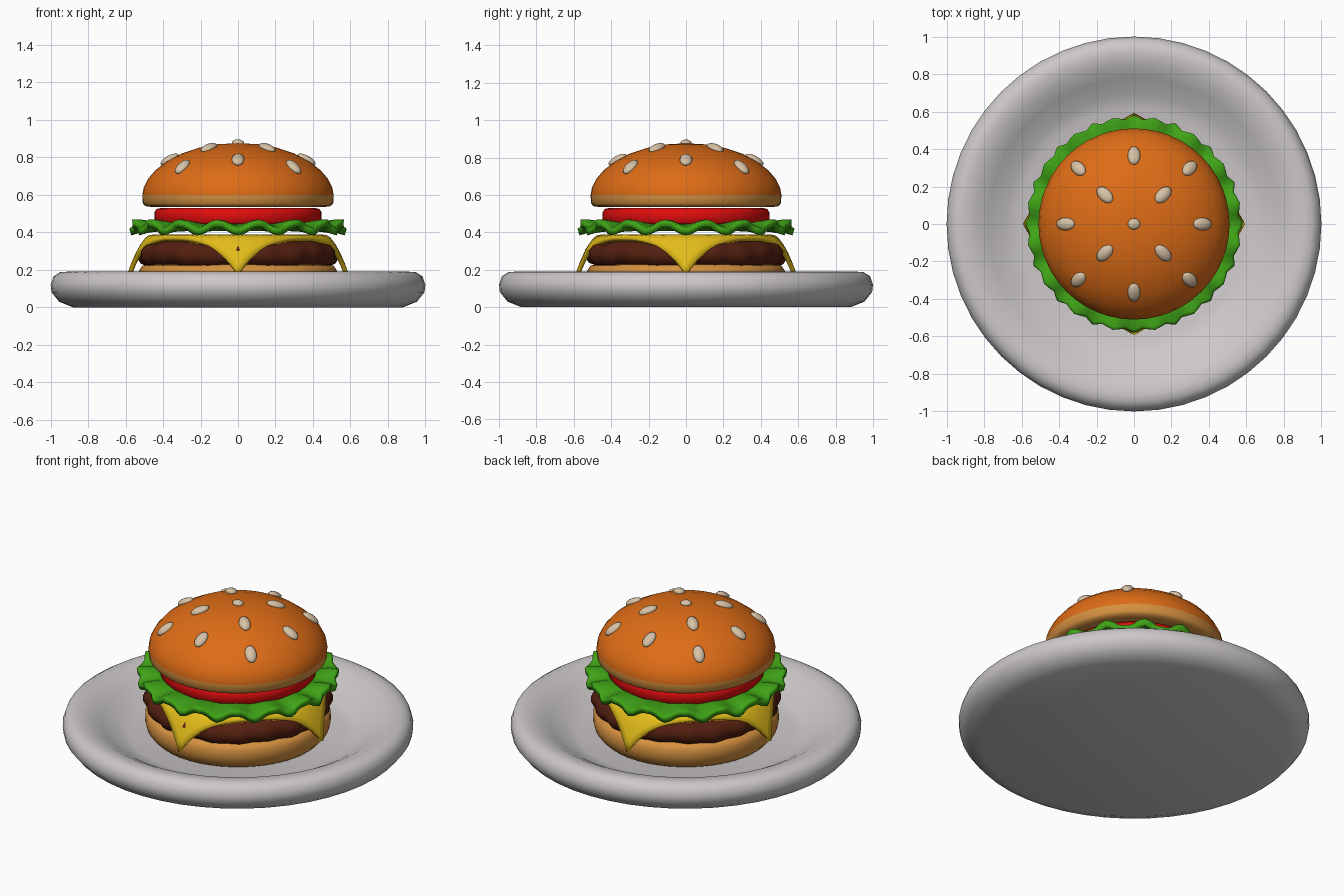
import bpy, bmesh, math
from mathutils import Matrix, Vector

if "Cube" in bpy.data.objects:
    bpy.data.objects.remove(bpy.data.objects["Cube"])


def material(name, rgb):
    m = bpy.data.materials.new(name)
    m.diffuse_color = (*rgb, 1)
    m.use_nodes = True
    m.node_tree.nodes["Principled BSDF"].inputs["Base Color"].default_value = m.diffuse_color
    return m


GREY = material("plate grey", (0.61, 0.58, 0.59))
CRUST = material("crust orange", (0.73, 0.15, 0.008))
CRUMB = material("bun tan", (0.66, 0.28, 0.05))
RED = material("tomato red", (0.75, 0.004, 0.004))
GREEN = material("lettuce green", (0.05, 0.37, 0.008))
YELLOW = material("cheese yellow", (0.76, 0.50, 0.01))
BROWN = material("patty brown", (0.09, 0.014, 0.005))
SEED = material("seed cream", (0.68, 0.54, 0.38))


def finish(name, bm, mats, thickness=0):
    bmesh.ops.recalc_face_normals(bm, faces=bm.faces)
    me = bpy.data.meshes.new(name)
    bm.to_mesh(me)
    bm.free()
    ob = bpy.data.objects.new(name, me)
    bpy.context.collection.objects.link(ob)
    for m in mats:
        me.materials.append(m)
    bpy.ops.object.select_all(action='DESELECT')
    ob.select_set(True)
    bpy.context.view_layer.objects.active = ob
    bpy.ops.object.shade_smooth_by_angle(angle=math.radians(50))
    if thickness:
        s = ob.modifiers.new("thickness", 'SOLIDIFY')
        s.thickness = thickness
        s.offset = 0
    return ob


def lathe(name, profile, mats, segs=48, warp=None, split=None, thickness=0):
    """Spin (r, z) points round z; warp moves each point, split colours faces above a height."""
    bm = bmesh.new()
    rings = []
    for r, z in profile:
        if r == 0:
            rings.append([bm.verts.new((0, 0, z))] * segs)
            continue
        ring = []
        for i in range(segs):
            a = 2 * math.pi * i / segs
            rr, zz = warp(r, z, a) if warp else (r, z)
            ring.append(bm.verts.new((rr * math.cos(a), rr * math.sin(a), zz)))
        rings.append(ring)
    for A, B in zip(rings, rings[1:]):
        for i in range(segs):
            j = (i + 1) % segs
            f = bm.faces.new(list(dict.fromkeys((A[i], A[j], B[j], B[i]))))
            if split and f.calc_center_median().z > split:
                f.material_index = 1
    return finish(name, bm, mats, thickness)


# plate
lathe("plate", [(0, 0), (0.88, 0), (0.955, 0.03), (0.995, 0.08), (1.0, 0.12), (0.985, 0.165),
                (0.95, 0.187), (0.91, 0.19), (0.85, 0.178), (0.78, 0.14), (0.69, 0.085),
                (0.61, 0.062), (0, 0.06)], [GREY])

# bottom bun
lathe("bottom_bun", [(0, 0.055), (0.44, 0.055), (0.49, 0.075), (0.52, 0.11), (0.53, 0.15),
                     (0.528, 0.195), (0.51, 0.222), (0.48, 0.23), (0, 0.23)], [CRUMB])

# patty, slightly lumpy round the side
def lumps(r, z, a):
    return r + 0.008 * (r > 0.45) * math.cos(20 * a), z + 0.004 * math.sin(7 * a)

lathe("patty", [(0, 0.215), (0.46, 0.215), (0.51, 0.232), (0.533, 0.265), (0.533, 0.30),
                (0.51, 0.335), (0.46, 0.355), (0, 0.355)], [BROWN], 80, lumps)

# cheese: a square slice turned 45 degrees with drooping corners
bm = bmesh.new()
bmesh.ops.create_grid(bm, x_segments=28, y_segments=28, size=0.5,
                      matrix=Matrix.Rotation(math.pi / 4, 4, 'Z'))
for v in bm.verts:
    d = math.hypot(v.co.x, v.co.y)
    s = max(0, d - 0.47)
    r = min(d, 0.47) + 0.47 * s
    k = r / d if d > 1e-6 else 1
    v.co = Vector((v.co.x * k, v.co.y * k, 0.375 - 0.35 * s - 1.05 * s * s / 0.47))
finish("cheese", bm, [YELLOW], 0.025)

# lettuce with a ruffled rim
def ruffle(r, z, a):
    t = max(0, (r - 0.40) / 0.17)
    return r + 0.01 * t * math.cos(32 * a), z - 0.024 * t * math.cos(16 * a)

lathe("lettuce", [(0, 0.425), (0.40, 0.425), (0.44, 0.43), (0.48, 0.432), (0.52, 0.432),
                  (0.55, 0.428), (0.565, 0.425)], [GREEN], 128, ruffle, thickness=0.038)

# tomato
lathe("tomato", [(0, 0.44), (0.43, 0.44), (0.445, 0.455), (0.447, 0.505), (0.435, 0.525),
                 (0.41, 0.53), (0, 0.53)], [RED])

# top bun: tan base band, orange dome
dome = [(0.51, 0.60), (0.503, 0.64), (0.48, 0.685), (0.44, 0.732), (0.38, 0.778),
        (0.30, 0.821), (0.21, 0.851), (0.11, 0.87), (0, 0.876)]
lathe("top_bun", [(0, 0.535), (0.46, 0.535), (0.495, 0.54), (0.508, 0.555)] + dome,
      [CRUMB, CRUST], split=0.60)


# sesame seeds, laid radially on the dome
def dome_at(r):
    for (r1, z1), (r0, z0) in zip(dome, dome[1:]):
        if r0 <= r <= r1:
            t = (r - r0) / (r1 - r0)
            return z0 + t * (z1 - z0), math.atan2(z0 - z1, r1 - r0)


spots = [(0, 0)] + [(0.22, math.pi / 4 + i * math.pi / 2) for i in range(4)]
spots += [(0.365 if i % 2 == 0 else 0.42, i * math.pi / 4) for i in range(8)]
bm = bmesh.new()
for r, a in spots:
    z, tilt = dome_at(r)
    size = (0.056, 0.034, 0.022) if r else (0.034, 0.03, 0.018)
    M = (Matrix.Rotation(a, 4, 'Z') @ Matrix.Translation((r, 0, z + 0.002))
         @ Matrix.Rotation(tilt, 4, 'Y') @ Matrix.Diagonal((*size, 1)))
    bmesh.ops.create_uvsphere(bm, u_segments=14, v_segments=8, radius=1, matrix=M)
finish("sesame_seeds", bm, [SEED])
